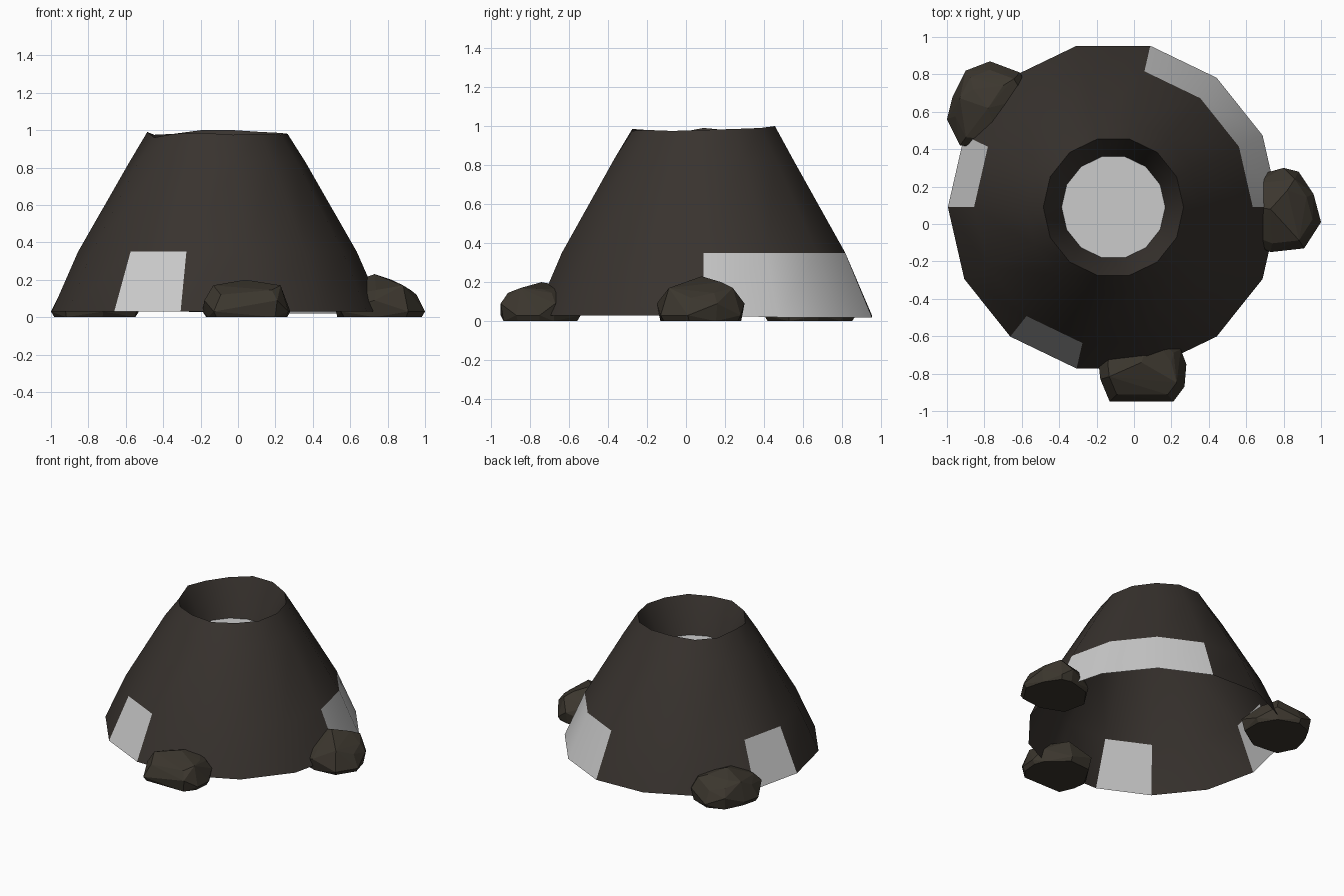
import bpy, bmesh, math

if "Cube" in bpy.data.objects:
    bpy.data.objects.remove(bpy.data.objects["Cube"])

N = 14                      # sides of the cone
CX, CY = -0.11, 0.09        # cone axis


def material(name, rgb):
    m = bpy.data.materials.new(name)
    m.diffuse_color = (*rgb, 1)
    m.use_nodes = True
    m.node_tree.nodes["Principled BSDF"].inputs["Base Color"].default_value = m.diffuse_color
    return m


stone = material("dark_stone", (0.040, 0.033, 0.028))
boulder = material("boulder_stone", (0.044, 0.037, 0.027))


def make_object(name, bm, mat=None, smooth=False):
    me = bpy.data.meshes.new(name)
    bm.to_mesh(me)
    bm.free()
    ob = bpy.data.objects.new(name, me)
    bpy.context.collection.objects.link(ob)
    if mat:
        me.materials.append(mat)
    if smooth:
        bpy.ops.object.select_all(action='DESELECT')
        ob.select_set(True)
        bpy.context.view_layer.objects.active = ob
        bpy.ops.object.shade_smooth_by_angle(angle=math.radians(40))
    return ob


def ring_point(r, z, k):
    a = 2 * math.pi * k / N
    return (CX + r * math.cos(a), CY + r * math.sin(a), z)


# Profile of the mound, outside going up, then down into the crater
profile = [(0.885, 0.03), (0.745, 0.35), (0.47, 0.83), (0.375, 0.98),
           (0.325, 0.86), (0.272, 0.70)]
rim_z = [0.98, 0.985, 0.99, 1.0, 1.0, 0.98, 0.975,
         0.99, 0.96, 0.98, 0.985, 0.975, 0.98, 0.975]
patches = {"right_patch": (0, 1, 2), "left_patch": (6,), "front_patch": (9,)}
open_faces = [k for ks in patches.values() for k in ks]


def shell(name, cells, mat=None):
    """Build the chosen (row, side) quads of the revolved profile."""
    bm = bmesh.new()
    cache = {}

    def vert(i, k):
        k %= N
        if (i, k) not in cache:
            r, z = profile[i]
            if i == 3:
                z = rim_z[k]
            if i == 0 and k in (1, 2, 3):
                z = 0.02
            cache[i, k] = bm.verts.new(ring_point(r, z, k))
        return cache[i, k]

    for i, k in cells:
        bm.faces.new((vert(i, k), vert(i, k + 1), vert(i + 1, k + 1), vert(i + 1, k)))
    return make_object(name, bm, mat, smooth=True)


# Mound with its crater wall, leaving openings for the light patches
shell("mound", [(i, k) for i in range(len(profile) - 1) for k in range(N)
                if not (i == 0 and k in open_faces)], stone)

# Light patches at the foot of the mound
for name, ks in patches.items():
    shell(name, [(0, k) for k in ks])

# Crater floor
bm = bmesh.new()
bm.faces.new([bm.verts.new(ring_point(0.28, 0.715, k)) for k in range(N)])
make_object("crater_floor", bm)


# Boulders: convex hull of a flat base, a widest outline and a few top points
def rock(name, outline, tops):
    bm = bmesh.new()
    cx = sum(p[0] for p in outline) / len(outline)
    cy = sum(p[1] for p in outline) / len(outline)
    for j, (x, y) in enumerate(outline):
        bm.verts.new((x, y, 0.03 + 0.06 * (j % 2)))
        bm.verts.new((cx + (x - cx) * 0.92, cy + (y - cy) * 0.92, 0))
        bm.verts.new((cx + (x - cx) * 0.8, cy + (y - cy) * 0.8, 0.12 + 0.025 * (j % 3)))
    for p in tops:
        bm.verts.new(p)
    res = bmesh.ops.convex_hull(bm, input=bm.verts[:])
    junk = {v for v in res["geom_interior"] + res["geom_unused"]
            if isinstance(v, bmesh.types.BMVert)}
    bmesh.ops.delete(bm, geom=list(junk), context='VERTS')
    make_object(name, bm, boulder)


rock("right_boulder",
     [(1.0, 0.01), (0.96, 0.16), (0.88, 0.28), (0.80, 0.30), (0.62, 0.25),
      (0.51, 0.10), (0.55, -0.08), (0.73, -0.15), (0.91, -0.13)],
     [(0.73, 0.08, 0.23), (0.82, 0.18, 0.20), (0.80, -0.04, 0.18)])
rock("front_boulder",
     [(0.28, -0.75), (0.25, -0.67), (0.10, -0.54), (-0.08, -0.55), (-0.19, -0.74),
      (-0.18, -0.83), (-0.13, -0.95), (0.21, -0.95), (0.27, -0.87)],
     [(0.04, -0.74, 0.20), (-0.08, -0.78, 0.17), (0.20, -0.74, 0.165)])
rock("back_boulder",
     [(-1.0, 0.56), (-0.93, 0.42), (-0.72, 0.40), (-0.53, 0.52), (-0.53, 0.68),
      (-0.61, 0.81), (-0.77, 0.87), (-0.90, 0.82), (-0.97, 0.68)],
     [(-0.78, 0.62, 0.22), (-0.70, 0.74, 0.19), (-0.86, 0.72, 0.18)])
